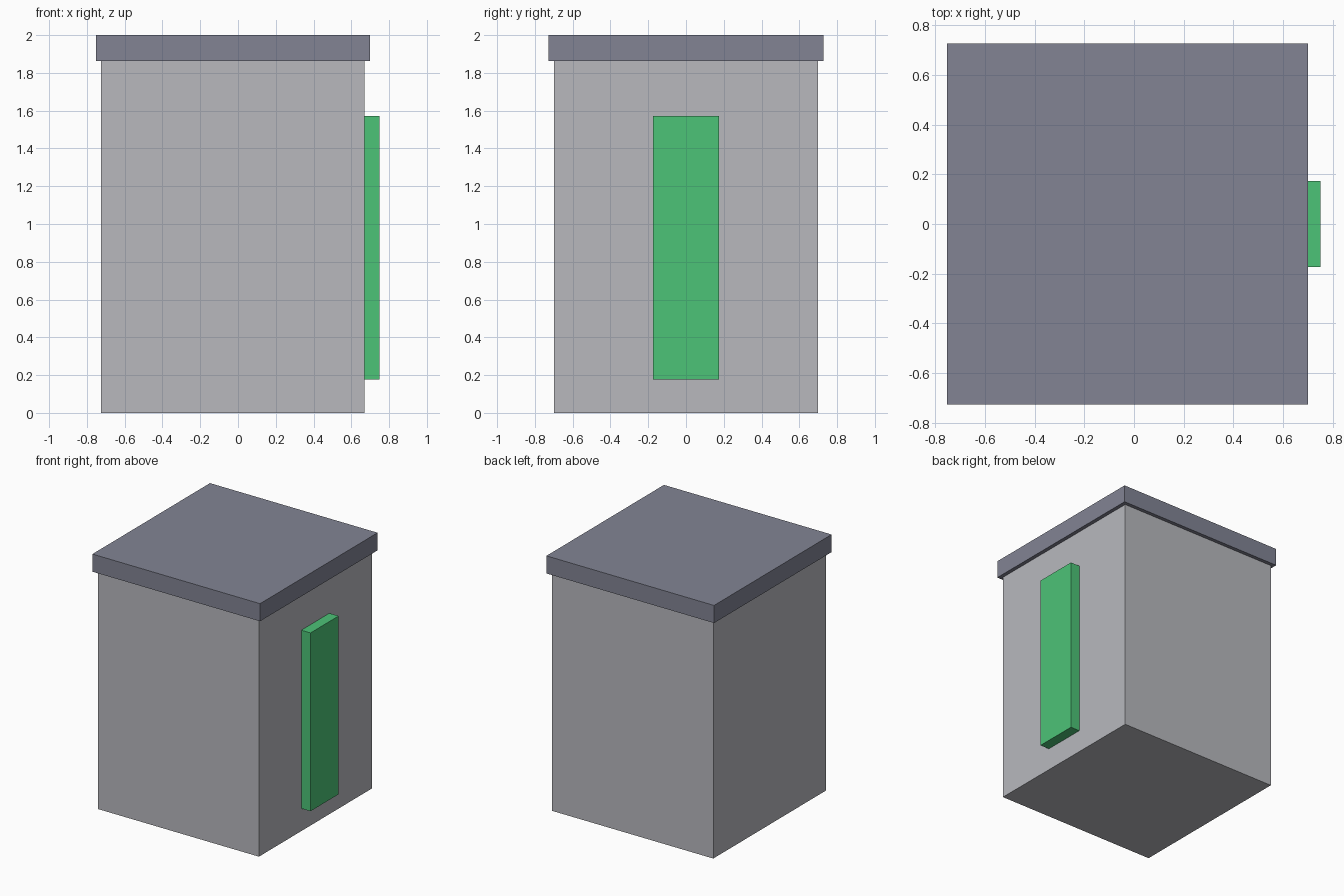
import bpy

cube = bpy.data.objects.get("Cube")
if cube:
    bpy.data.objects.remove(cube, do_unlink=True)


def material(name, r, g, b):
    mat = bpy.data.materials.new(name)
    mat.use_nodes = True
    mat.diffuse_color = (r, g, b, 1)
    mat.node_tree.nodes["Principled BSDF"].inputs["Base Color"].default_value = (r, g, b, 1)
    return mat


def box(name, low, high, mat):
    """Axis-aligned box between two corners."""
    bpy.ops.mesh.primitive_cube_add(size=1)
    obj = bpy.context.object
    obj.name = name
    obj.data.name = name
    obj.location = [(a + b) / 2 for a, b in zip(low, high)]
    obj.scale = [b - a for a, b in zip(low, high)]
    bpy.ops.object.transform_apply(location=False, rotation=False, scale=True)
    obj.data.materials.append(mat)
    return obj


light_grey = material("light grey", 0.48, 0.485, 0.515)
slate_grey = material("slate grey", 0.223, 0.231, 0.296)
green = material("green", 0.073, 0.546, 0.185)

# Main cabinet
box("body", (-0.725, -0.698, 0), (0.67, 0.698, 1.862), light_grey)
# Overhanging lid
box("lid", (-0.752, -0.727, 1.862), (0.70, 0.727, 2), slate_grey)
# Raised panel on the +x side
box("side_panel", (0.67, -0.174, 0.177), (0.75, 0.174, 1.573), green)
